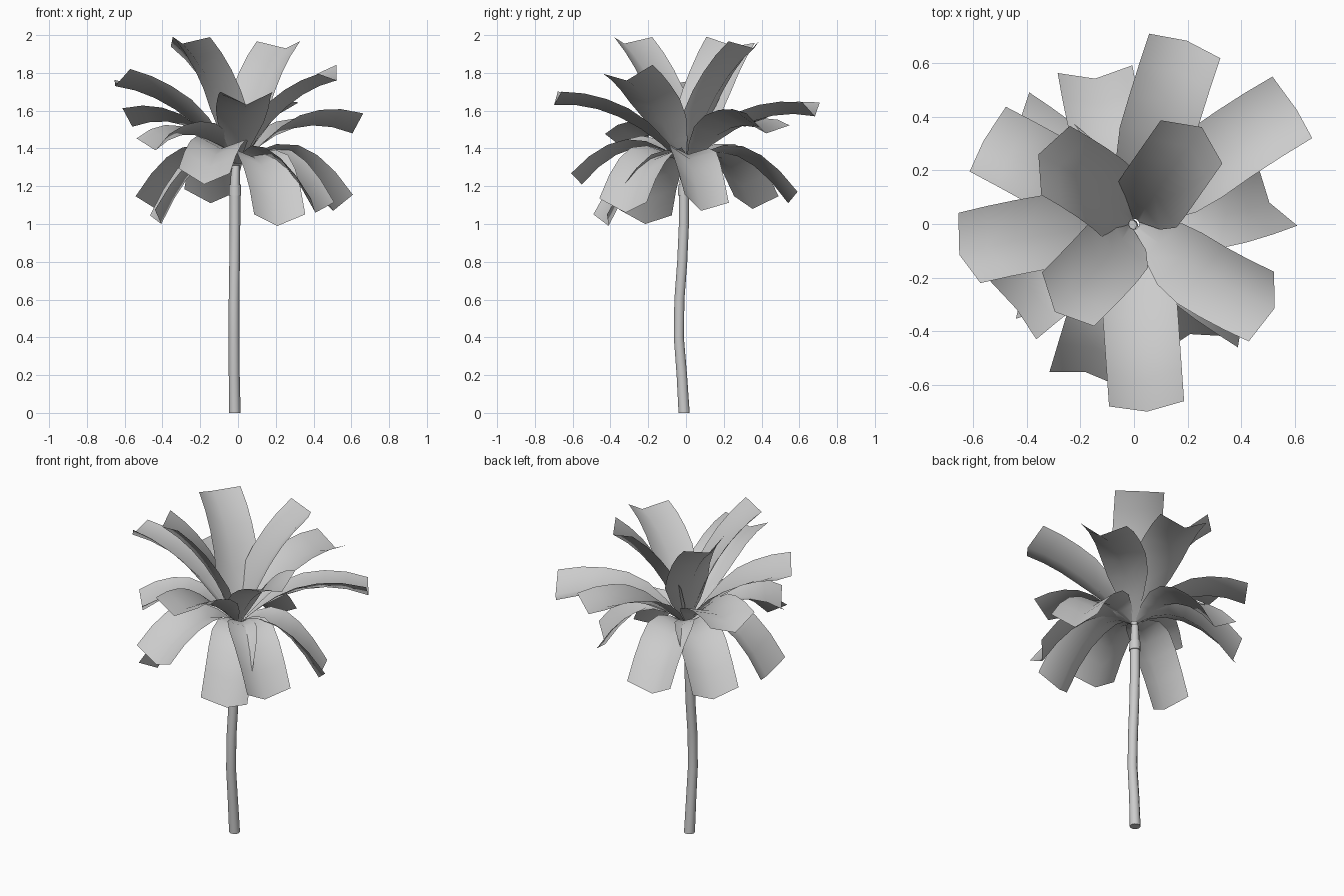
import bpy, bmesh, math
from mathutils import Vector, Matrix

if "Cube" in bpy.data.objects:
    bpy.data.objects.remove(bpy.data.objects["Cube"])


def finish(name, bm, angle):
    me = bpy.data.meshes.new(name)
    bm.to_mesh(me)
    bm.free()
    ob = bpy.data.objects.new(name, me)
    bpy.context.collection.objects.link(ob)
    bpy.ops.object.select_all(action='DESELECT')
    ob.select_set(True)
    bpy.context.view_layer.objects.active = ob
    bpy.ops.object.shade_smooth_by_angle(angle=math.radians(angle))
    return ob


def tube(name, rings, sides=10):
    """Capped tube through rings of (x, y, z, radius)."""
    bm = bmesh.new()
    loops = []
    for x, y, z, r in rings:
        loops.append([bm.verts.new((x + r * math.cos(2 * math.pi * i / sides),
                                    y + r * math.sin(2 * math.pi * i / sides), z))
                      for i in range(sides)])
    for a, b in zip(loops, loops[1:]):
        for i in range(sides):
            j = (i + 1) % sides
            bm.faces.new((a[i], a[j], b[j], b[i]))
    bm.faces.new(loops[0][::-1])
    bm.faces.new(loops[-1])
    return finish(name, bm, 40)


def polar(degrees):
    a = math.radians(degrees)
    return Vector((math.cos(a), math.sin(a), 0))


def frond(name, spread, azimuth, reach, tip_z, roll, heading,
          half=0.14, fold=0.068, steps=6):
    """Creased leaf strip swept along an arching curve, with a pointed tip."""
    up = Vector((0, 0, 1))
    p0 = polar(azimuth) * 0.02 + up * 1.32
    p2 = polar(azimuth) * reach + up * tip_z
    back = reach * (0.5 if tip_z < 1.8 else 0.62)
    p1 = p2 - polar(heading) * back
    p1.z = 1.5 + 0.3 * (tip_z - 1.1)
    bm = bmesh.new()
    rows = []
    for k in range(steps + 1):
        t = k / steps
        p = p0 * (1 - t) ** 2 + p1 * 2 * t * (1 - t) + p2 * t * t
        tan = ((p1 - p0) * (1 - t) + (p2 - p1) * t).normalized()
        side = polar(azimuth + (heading - azimuth) * min(1, 2 * t) + 90)
        rot = Matrix.Rotation(math.radians(roll) * t, 3, tan)
        # positive roll lifts the counter-clockwise edge
        s = rot @ side
        n = tan.cross(s).normalized()
        w = 0.08 + 0.92 * math.sin(math.pi / 2 * min(1, t * spread))
        lag = tan * 0.035 * t
        rows.append([bm.verts.new(p + (s * half * e + n * fold * (0.7 + 0.3 * t) * abs(e)) * w
                                  - lag * abs(e))
                     for e in (-1, 0, 1)])
    for r, q in zip(rows, rows[1:]):
        for i in range(2):
            bm.faces.new((r[i], q[i], q[i + 1], r[i + 1]))
    return finish(name, bm, 65)


# trunk with a gentle bend
tube("trunk", [(-0.017, -0.01, 0, 0.031), (-0.02, -0.022, 0.2, 0.029),
               (-0.021, -0.038, 0.4, 0.028), (-0.021, -0.035, 0.6, 0.028),
               (-0.018, -0.02, 0.8, 0.028), (-0.016, -0.011, 1.0, 0.028),
               (-0.016, -0.011, 1.16, 0.028)])
# collar and crown stem
tube("crown_collar", [(-0.016, -0.011, 1.15, 0.033), (-0.016, -0.011, 1.21, 0.031)])
tube("crown_stem", [(-0.016, -0.011, 1.2, 0.026), (-0.014, -0.008, 1.26, 0.024),
                    (-0.01, -0.004, 1.31, 0.02)])

# fronds: azimuth, reach, tip height, roll, tip heading
upper = [(55, .44, 1.93, 0, 55), (144, .44, 1.94, 8, 153), (228, .44, 1.955, 0, 224)]
middle = [(74, .71, 1.57, 0, 71), (35, .74, 1.48, -14, 28), (274, .70, 1.63, 0, 274),
          (190, .66, 1.73, 12, 196), (329, .61, 1.76, 10, 338), (151, .64, 1.515, 10, 154),
          (216, .54, 1.39, 6, 222)]
lower = [(105, .56, 1.11, 5, 100), (9, .51, 1.07, -17, 18), (297, .46, .99, 0, 285),
         (252, .58, 1.21, -8, 252), (141, .56, 1.08, 0, 147), (322, .52, 1.06, -8, 327),
         (208, .46, 1.0, 14, 198)]
for label, spread, group in (("upper", 2.6, upper), ("middle", 2.0, middle),
                             ("lower", 1.7, lower)):
    for i, f in enumerate(group, 1):
        frond(f"{label}_frond_{i}", spread, *f)
